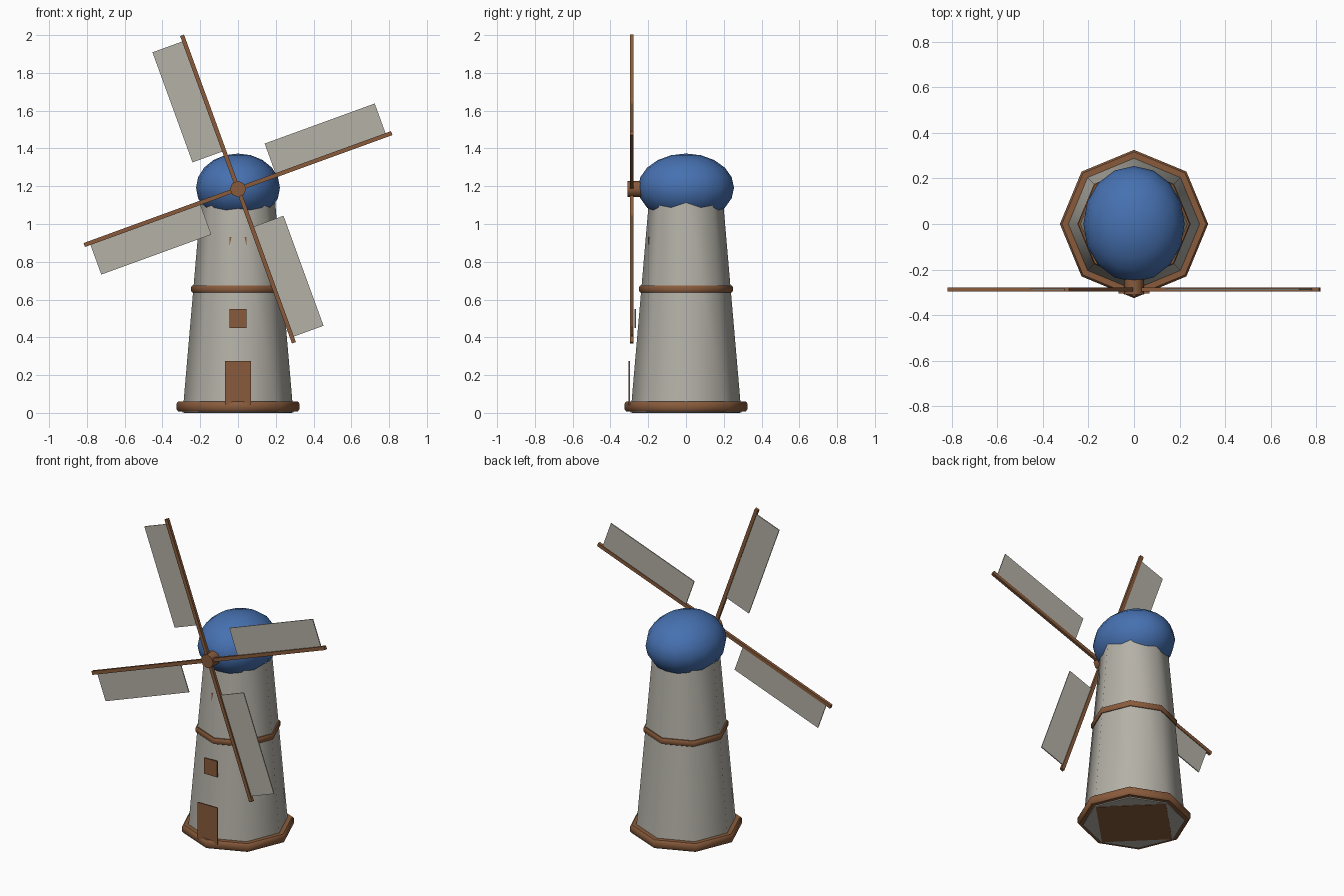
import bpy, bmesh, math
from mathutils import Matrix, Vector

if "Cube" in bpy.data.objects:
    bpy.data.objects.remove(bpy.data.objects["Cube"])


def material(name, rgb):
    m = bpy.data.materials.new(name)
    m.diffuse_color = (*rgb, 1)
    m.use_nodes = True
    m.node_tree.nodes["Principled BSDF"].inputs["Base Color"].default_value = m.diffuse_color
    return m


STONE = material("pale_stone", (0.46, 0.44, 0.39))
WOOD = material("brown_wood", (0.25, 0.105, 0.045))
BLUE = material("blue_roof", (0.062, 0.165, 0.44))


def finish(name, bm, mat, smooth=None):
    bmesh.ops.recalc_face_normals(bm, faces=bm.faces)
    me = bpy.data.meshes.new(name)
    bm.to_mesh(me)
    bm.free()
    me.materials.append(mat)
    ob = bpy.data.objects.new(name, me)
    bpy.context.collection.objects.link(ob)
    if smooth:
        bpy.ops.object.select_all(action='DESELECT')
        bpy.context.view_layer.objects.active = ob
        ob.select_set(True)
        bpy.ops.object.shade_smooth_by_angle(angle=math.radians(smooth))
    return ob


def box(name, lo, hi, mat, matrix=Matrix()):
    lo, hi = Vector(lo), Vector(hi)
    bm = bmesh.new()
    bmesh.ops.create_cube(bm, size=1)
    bmesh.ops.scale(bm, vec=hi - lo, verts=bm.verts)
    bmesh.ops.translate(bm, vec=(lo + hi) / 2, verts=bm.verts)
    bmesh.ops.transform(bm, matrix=matrix, verts=bm.verts)
    return finish(name, bm, mat)


def cone(name, r1, r2, z0, z1, mat, sides=8, matrix=Matrix(), smooth=50):
    bm = bmesh.new()
    bmesh.ops.create_cone(bm, cap_ends=True, segments=sides, radius1=r1, radius2=r2,
                          depth=z1 - z0, matrix=Matrix.Translation((0, 0, (z0 + z1) / 2)))
    bmesh.ops.transform(bm, matrix=matrix, verts=bm.verts)
    return finish(name, bm, mat, smooth)


def ring(name, profile, mat, sides=8):
    # closed (radius, z) profile swept around the tower
    bm = bmesh.new()
    loops = [[bm.verts.new((r * math.cos(a), r * math.sin(a), z)) for r, z in profile]
             for a in (2 * math.pi * i / sides for i in range(sides))]
    n = len(profile)
    for i in range(sides):
        a, b = loops[i], loops[(i + 1) % sides]
        for j in range(n):
            k = (j + 1) % n
            bm.faces.new((a[j], b[j], b[k], a[k]))
    return finish(name, bm, mat, 50)


# Tower with its wooden rings and floor
cone("tower", 0.293, 0.194, 0.002, 1.15, STONE)
cone("floor_plate", 0.285, 0.285, 0.0, 0.008, WOOD, sides=4, smooth=None)
ring("base_ring", [(0.275, 0.008), (0.316, 0.008), (0.325, 0.018),
                   (0.325, 0.05), (0.316, 0.06), (0.275, 0.06)], WOOD)
ring("middle_ring", [(0.225, 0.638), (0.243, 0.638), (0.248, 0.646),
                     (0.248, 0.666), (0.243, 0.674), (0.225, 0.674)], WOOD)

# Domed cap
bm = bmesh.new()
bmesh.ops.create_uvsphere(bm, u_segments=16, v_segments=10, radius=1)
bmesh.ops.scale(bm, vec=(0.222, 0.254, 0.181), verts=bm.verts)
bmesh.ops.translate(bm, vec=(0, 0, 1.192), verts=bm.verts)
finish("dome", bm, BLUE, 60)

# Door and windows
box("door", (-0.069, -0.305, 0.042), (0.069, -0.297, 0.275), WOOD)
box("lower_window", (-0.046, -0.273, 0.45), (0.046, -0.264, 0.55), WOOD)
box("upper_window", (-0.046, -0.1985, 0.83), (0.046, -0.19, 0.93), WOOD)

# Hub
HUB = Vector((0, 0, 1.185))
cone("hub", 0.043, 0.043, 0.2, 0.309, WOOD,
     matrix=Matrix.Translation(HUB) @ Matrix.Rotation(math.pi / 2, 4, 'X'), smooth=50)

# Four spars with a sail on the counter-clockwise side of each
for i in range(4):
    turn = Matrix.Translation(HUB) @ Matrix.Rotation(-math.radians(20 + 90 * i), 4, 'Y')
    box(f"spar_{i + 1}", (0, -0.297, -0.011), (0.866, -0.279, 0.011), WOOD, turn)
    box(f"sail_{i + 1}", (0.215, -0.289, 0.006), (0.835, -0.283, 0.178), STONE, turn)
